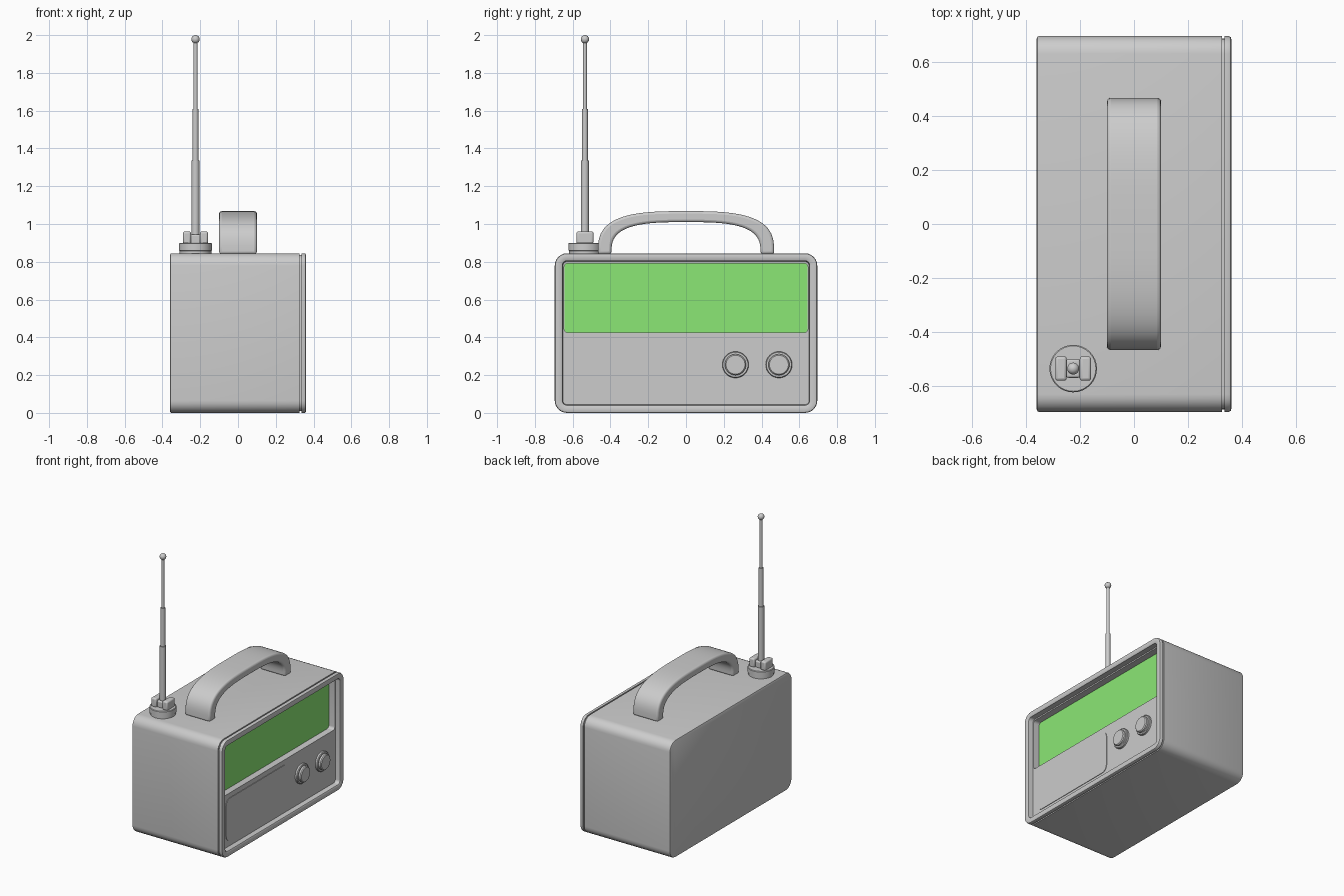
import bpy, bmesh, math
from mathutils import Vector

cube = bpy.data.objects.get("Cube")
if cube:
    bpy.data.objects.remove(cube, do_unlink=True)


def material(name, colour):
    m = bpy.data.materials.new(name)
    m.use_nodes = True
    m.diffuse_color = (*colour, 1)
    m.node_tree.nodes["Principled BSDF"].inputs["Base Color"].default_value = (*colour, 1)
    return m


GREY = material("light grey", (0.604, 0.604, 0.604))
GREEN = material("display green", (0.262, 0.81, 0.18))


def finish(name, bm, mat, bevel=0):
    bmesh.ops.recalc_face_normals(bm, faces=bm.faces)
    me = bpy.data.meshes.new(name)
    bm.to_mesh(me)
    bm.free()
    ob = bpy.data.objects.new(name, me)
    bpy.context.collection.objects.link(ob)
    me.materials.append(mat)
    bpy.ops.object.select_all(action="DESELECT")
    ob.select_set(True)
    bpy.context.view_layer.objects.active = ob
    bpy.ops.object.shade_smooth_by_angle(angle=math.radians(35))
    if bevel:
        mod = ob.modifiers.new("soft edges", "BEVEL")
        mod.width, mod.segments = bevel, 3
        mod.limit_method, mod.angle_limit = "ANGLE", math.radians(40)
    return ob


def loft(name, sections, mat=GREY, bevel=0):
    """Skin a list of equal-length point rings and cap both ends."""
    bm = bmesh.new()
    rings = [[bm.verts.new(p) for p in s] for s in sections]
    n = len(rings[0])
    for a, b in zip(rings, rings[1:]):
        for i in range(n):
            j = (i + 1) % n
            bm.faces.new((a[i], a[j], b[j], b[i]))
    bm.faces.new(rings[0])
    bm.faces.new(rings[-1])
    return finish(name, bm, mat, bevel)


def rounded(x, y0, y1, z0, z1, r, inset=0):
    """Rounded rectangle ring facing along x."""
    y0, y1, z0, z1 = y0 + inset, y1 - inset, z0 + inset, z1 - inset
    r = max(r - inset, 0.02)
    corners = [(y1 - r, z1 - r), (y0 + r, z1 - r), (y0 + r, z0 + r), (y1 - r, z0 + r)]
    pts = []
    for k, (cy, cz) in enumerate(corners):
        for i in range(7):
            a = math.pi / 2 * (k + i / 6)
            pts.append((x, cy + r * math.cos(a), cz + r * math.sin(a)))
    return pts


def lathe(name, profile, centre, along_x=False, n=32):
    """Turn (radius, offset) pairs about z, or about x."""
    rings = []
    for r, h in profile:
        ring = []
        for i in range(n):
            a = 2 * math.pi * i / n
            u, v = r * math.cos(a), r * math.sin(a)
            ring.append(Vector(centre) + Vector((h, u, v) if along_x else (u, v, h)))
        rings.append(ring)
    return loft(name, rings)


def box(name, lo, hi, bevel):
    ring = lambda z: [(lo[0], lo[1], z), (hi[0], lo[1], z), (hi[0], hi[1], z), (lo[0], hi[1], z)]
    return loft(name, [ring(lo[2]), ring(hi[2])], bevel=bevel)


# Case: shell, seam groove, front rim, recessed fascia and display pocket
FASCIA, POCKET = 0.322, 0.27
shell = (-0.695, 0.695, 0, 0.845, 0.065)
window = (-0.645, 0.645, 0.425, 0.792, 0.02)
steps = [(-0.36, 0.008), (-0.357, 0.002), (-0.352, 0), (0.326, 0), (0.326, 0.009),
         (0.335, 0.009), (0.335, 0), (0.352, 0), (0.358, 0.003), (0.36, 0.01),
         (0.36, 0.034), (0.356, 0.04), (FASCIA, 0.044)]
loft("case", [rounded(x, *shell, inset=i) for x, i in steps]
     + [rounded(x, *window) for x in (FASCIA, POCKET)])

# Display pane
loft("display", [rounded(x, *window, inset=0.0005) for x in (POCKET - 0.002, POCKET + 0.005)], GREEN)

# Speaker cover
cover = (-0.6, 0.105, 0.085, 0.39, 0.045)
loft("speaker_cover", [rounded(FASCIA - 0.005, *cover), rounded(FASCIA + 0.004, *cover)])

# Knobs
for side, y in (("inner", 0.262), ("outer", 0.492)):
    lathe(side + "_knob", [(0.07, -0.005), (0.07, 0.012), (0.066, 0.017), (0.056, 0.017),
                           (0.056, 0.03), (0.05, 0.036)], (FASCIA, y, 0.255), along_x=True)

# Carrying handle: arch between two superellipses
def arch(t, a, h):
    c, s = math.cos(t), math.sin(t)
    e = 2 / 3.1
    return math.copysign(abs(c) ** e, c) * a, 0.84 + max(s, 0) ** e * h

sections = []
for i in range(41):
    t = math.pi * i / 40
    (yo, zo), (yi, zi) = arch(t, 0.467, 0.228), arch(t, 0.395, 0.17)
    sections.append([(-0.1, yo, zo), (0.1, yo, zo), (0.1, yi, zi), (-0.1, yi, zi)])
loft("handle", sections, bevel=0.014)

# Aerial mount
AX, AY = -0.225, -0.535
lathe("aerial_base", [(0.084, 0.84), (0.084, 0.858), (0.088, 0.86), (0.088, 0.896), (0.084, 0.9)], (AX, AY, 0))
for side, s in (("left", 1), ("right", -1)):
    x0, x1 = sorted((AX + s * 0.024, AX + s * 0.066))
    box(side + "_mount_cheek", (x0, AY - 0.045, 0.895), (x1, AY + 0.045, 0.96), 0.01)
box("mount_pivot", (AX - 0.026, AY - 0.034, 0.895), (AX + 0.026, AY + 0.034, 0.945), 0.008)

# Telescopic aerial with ball tip
lathe("aerial", [(0.021, 0.93), (0.021, 1.335), (0.0155, 1.335), (0.0155, 1.61),
                 (0.0105, 1.61), (0.0105, 1.97)], (AX, AY, 0), n=20)
bm = bmesh.new()
bmesh.ops.create_uvsphere(bm, u_segments=20, v_segments=12, radius=0.022)
bmesh.ops.translate(bm, verts=bm.verts, vec=(AX, AY, 1.978))
finish("aerial_tip", bm, GREY)
